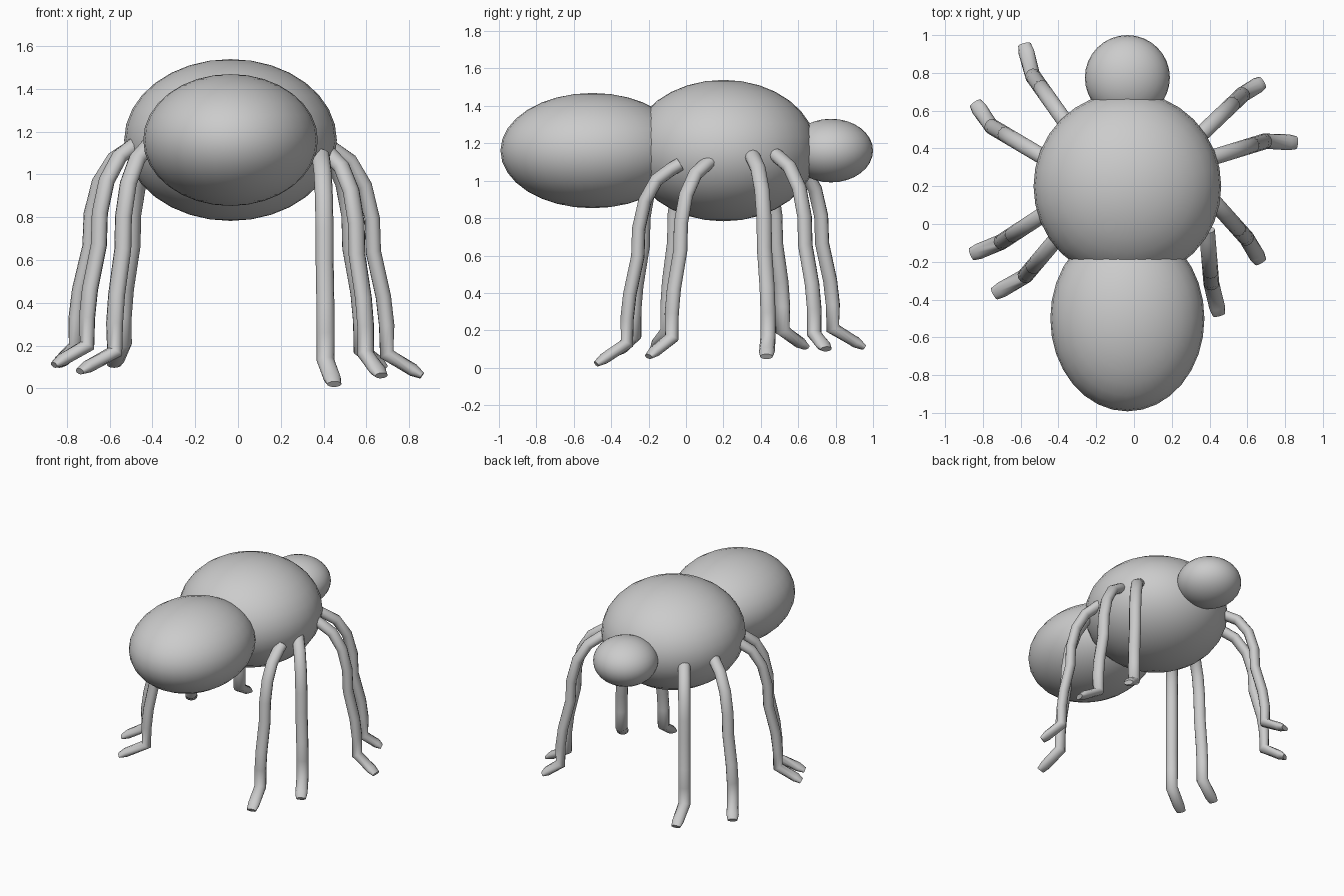
import bpy, bmesh, math
from mathutils import Vector

if "Cube" in bpy.data.objects:
    bpy.data.objects.remove(bpy.data.objects["Cube"])

CX = -0.035


def ellipsoid(name, y, radii):
    bpy.ops.mesh.primitive_uv_sphere_add(segments=32, ring_count=16, radius=1,
                                         location=(CX, y, 1.161))
    ob = bpy.context.object
    ob.name = name
    ob.scale = radii
    bpy.ops.object.transform_apply(location=False, rotation=False, scale=True)
    bpy.ops.object.shade_smooth()


# Body: three overlapping ellipsoids
ellipsoid("abdomen", -0.5, (0.408, 0.492, 0.308))
ellipsoid("thorax", 0.2, (0.497, 0.5, 0.378))
ellipsoid("head", 0.775, (0.225, 0.225, 0.17))

# Shared leg profile: (outward fraction, height fraction) from hip to ankle
PROFILE = [(-0.2, 1.03), (0.0, 1.0), (0.32, 0.94), (0.58, 0.82), (0.72, 0.66),
           (0.74, 0.5), (0.92, 0.28), (0.98, 0.14), (0.98, 0.0)]
SIDES = 12


def leg(name, hip, ankle, tip):
    hip, ankle, tip = Vector(hip), Vector(ankle), Vector(tip)
    pts = []
    for f, h in PROFILE:
        p = hip.lerp(ankle, f)
        p.z = ankle.z + (hip.z - ankle.z) * h
        pts.append(p)
    foot = ankle.lerp(tip, 0.75)
    pts += [foot, tip]
    out = ankle - hip
    side_leg = Vector((-out.y, out.x, 0)).normalized()
    toe = tip - ankle
    side_foot = Vector((-toe.y, toe.x, 0)).normalized()
    n = len(pts)
    bm = bmesh.new()
    rings = []
    for i, p in enumerate(pts):
        a = (p - pts[i - 1]).normalized() if i else Vector()
        b = (pts[i + 1] - p).normalized() if i < n - 1 else Vector()
        t = (a + b).normalized()
        s = side_foot if i >= n - 2 else side_leg
        s = (s - t * s.dot(t)).normalized()
        u = t.cross(s)
        w, d = 0.042, 0.036
        if i == n - 2:
            d = 0.03
        if i == n - 1:
            w, d = 0.034, 0.016
        rings.append([bm.verts.new(p + s * w * math.cos(k * math.tau / SIDES)
                                   + u * d * math.sin(k * math.tau / SIDES))
                      for k in range(SIDES)])
    for r0, r1 in zip(rings, rings[1:]):
        for k in range(SIDES):
            j = (k + 1) % SIDES
            bm.faces.new((r0[k], r0[j], r1[j], r1[k]))
    bm.faces.new(rings[0][::-1])
    bm.faces.new(rings[-1])
    bmesh.ops.recalc_face_normals(bm, faces=bm.faces)
    me = bpy.data.meshes.new(name)
    bm.to_mesh(me)
    bm.free()
    ob = bpy.data.objects.new(name, me)
    bpy.context.collection.objects.link(ob)
    bpy.ops.object.select_all(action='DESELECT')
    ob.select_set(True)
    bpy.context.view_layer.objects.active = ob
    bpy.ops.object.shade_smooth_by_angle(angle=math.radians(60))


# Legs: hip, ankle and toe of each
LEGS = {
    "right_leg_1": ((0.37, 0.49, 1.13), (0.58, 0.69, 0.18), (0.68, 0.75, 0.10)),
    "right_leg_2": ((0.44, 0.36, 1.12), (0.70, 0.44, 0.16), (0.86, 0.43, 0.06)),
    "right_leg_3": ((0.43, 0.11, 1.09), (0.60, -0.08, 0.16), (0.67, -0.20, 0.06)),
    "right_leg_4": ((0.39, -0.08, 1.06), (0.41, -0.32, 0.13), (0.45, -0.48, 0.02)),
    "left_leg_1": ((-0.37, 0.55, 1.12), (-0.54, 0.79, 0.21), (-0.58, 0.95, 0.11)),
    "left_leg_2": ((-0.49, 0.36, 1.13), (-0.76, 0.52, 0.20), (-0.84, 0.64, 0.11)),
    "left_leg_3": ((-0.48, 0.05, 1.14), (-0.71, -0.10, 0.20), (-0.86, -0.16, 0.11)),
    "left_leg_4": ((-0.42, -0.09, 1.13), (-0.58, -0.28, 0.17), (-0.74, -0.37, 0.08)),
}
for name, pts in LEGS.items():
    leg(name, *pts)
